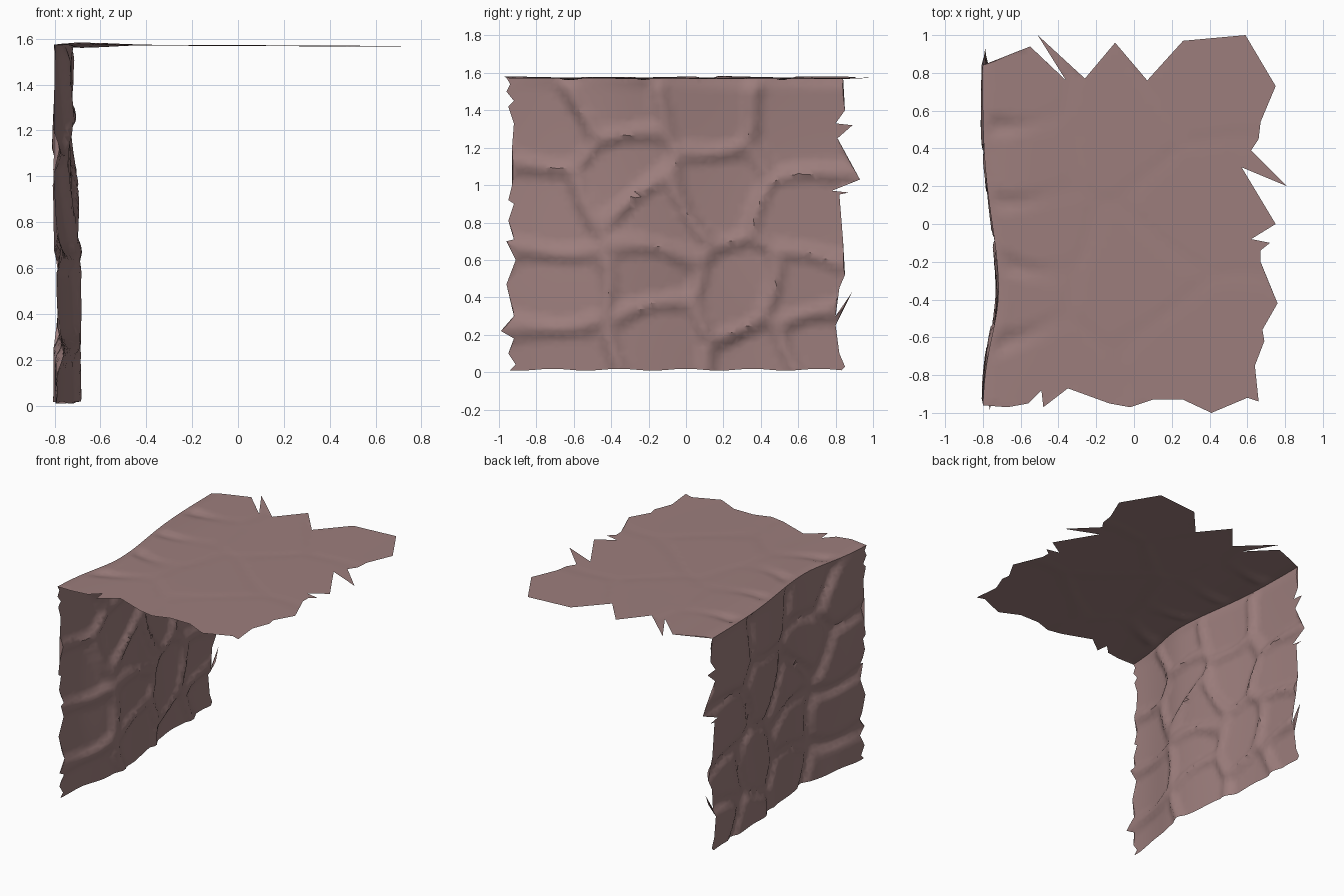
import bpy
import bmesh
import math
import random
from mathutils import Vector
from mathutils.geometry import delaunay_2d_cdt

random.seed(4)
TOP = 1.574
STEP = 0.03

cube = bpy.data.objects.get("Cube")
if cube:
    bpy.data.objects.remove(cube, do_unlink=True)

rock = bpy.data.materials.new("dusty_rose_rock")
rock.use_nodes = True
color = (0.335, 0.208, 0.203, 1)
rock.diffuse_color = color
rock.node_tree.nodes["Principled BSDF"].inputs["Base Color"].default_value = color
rock.node_tree.nodes["Principled BSDF"].inputs["Roughness"].default_value = 0.9


def smooth(t):
    t = max(0, min(1, t))
    return t * t * (3 - 2 * t)


def bow(y):
    """Plan curve of the wall, bulging inward near the front half."""
    width = 0.34 if y < -0.35 else 0.5
    return -0.803 + 0.085 * math.exp(-((y + 0.35) / width) ** 2)


def make_plates(centres):
    """Stone plates: each has a centre, an offset and a tilt."""
    return [(Vector(c), random.uniform(-0.008, 0.008),
             Vector((random.uniform(-0.05, 0.05), random.uniform(-0.05, 0.05))))
            for c in centres]


def relief(p, plates):
    """Tilted plates blended into each other, with raised bevelled seams."""
    warped = p + Vector((math.sin(p.y * 9), math.sin(p.x * 8))) * 0.03
    reach = [(s[0] - warped).length for s in plates]
    first, second = sorted(reach)[:2]
    weights = [math.exp((first - d) / 0.03) for d in reach]
    heights = [s[1] + s[2].dot(p - s[0]) for s in plates]
    blend = sum(w * h for w, h in zip(weights, heights)) / sum(weights)
    seam = max(0, 1 - (second - first) / 0.11)
    return blend + 0.026 * min(1, seam * 1.3)


def sheet(name, outline, place, facing):
    """Fill an outline with triangles and lift each point into space."""
    points = [Vector(p) for p in outline]
    count = len(points)
    low = [min(p[i] for p in points) for i in (0, 1)]
    high = [max(p[i] for p in points) for i in (0, 1)]
    nx, ny = [int((high[i] - low[i]) / STEP) for i in (0, 1)]
    for i in range(1, nx + 1):
        for j in range(1, ny + 1):
            jitter = Vector((random.uniform(-1, 1), random.uniform(-1, 1))) * STEP * 0.2
            points.append(Vector((low[0] + i * STEP, low[1] + j * STEP)) + jitter)
    verts, _, faces, *_ = delaunay_2d_cdt(points, [], [list(range(count))], 1, 1e-5)
    bm = bmesh.new()
    made = [bm.verts.new(place(v)) for v in verts]
    for f in faces:
        bm.faces.new([made[i] for i in f])
    bmesh.ops.delete(bm, geom=[v for v in bm.verts if not v.link_faces], context="VERTS")
    bm.normal_update()
    total = sum((f.normal * f.calc_area() for f in bm.faces), Vector())
    if total.dot(Vector(facing)) < 0:
        bmesh.ops.reverse_faces(bm, faces=bm.faces[:])
    mesh = bpy.data.meshes.new(name)
    bm.to_mesh(mesh)
    bm.free()
    mesh.materials.append(rock)
    obj = bpy.data.objects.new(name, mesh)
    bpy.context.collection.objects.link(obj)
    bpy.ops.object.select_all(action="DESELECT")
    obj.select_set(True)
    bpy.context.view_layer.objects.active = obj
    bpy.ops.object.shade_smooth_by_angle(angle=math.radians(35))


# Shared crease between wall and top, and the wall's foot
crease = [-0.96 + 1.8 * i / 50 for i in range(51)]
foot = [(0.8 - 1.7 * i / 50, 0.013 + 0.005 * math.sin(i * 0.6)) for i in range(51)]

# Wall: ragged front and back edges, as (y, z)
wall_front = [(-.94, .01), (-.91, .04), (-.95, .1), (-.92, .18), (-.99, .22),
              (-.92, .3), (-.96, .47), (-.91, .6), (-.96, .7), (-.92, .71),
              (-.95, .81), (-.92, .9), (-.95, .92), (-.93, 1), (-.93, 1.2),
              (-.92, 1.33), (-.95, 1.42), (-.92, 1.45), (-.96, 1.5), (-.94, 1.54)]
wall_back = [(.85, 1.4), (.8, 1.33), (.89, 1.32), (.81, 1.25), (.93, 1.03),
             (.78, .97), (.87, .96), (.82, .95), (.84, .7), (.85, .52), (.82, .45),
             (.8, .3), (.89, .43), (.8, .25), (.82, .1), (.85, .03), (.83, .01)]
wall_plates = make_plates([
    (-.75, 1.32), (-.35, 1.45), (.1, 1.42), (-.36, 1.06), (-.72, .88), (-.14, .78),
    (.17, .98), (.58, 1.28), (.65, .8), (-.68, .43), (-.2, .5), (.27, .45),
    (.62, .42), (-.62, .08), (-.12, .18), (.4, .04), (.72, .14)])


def place_wall(p):
    fade = smooth((TOP - p.y) / 0.06)
    lean = 0.008 * math.sin(p.y * 4)
    return (bow(p.x) + (relief(p, wall_plates) + lean) * fade, p.x, p.y)


sheet("cliff_wall", wall_front + [(y, TOP) for y in crease] + wall_back + foot,
      place_wall, (-1, 0, 0))

# Top: ragged outline, as (x, y), clockwise from the back left corner
top_edge = [(-.55, .94), (-.36, .76), (-.51, 1), (-.26, .77), (-.1, .96),
            (.07, .76), (.26, .97), (.59, 1), (.75, .73), (.67, .54), (.66, .45),
            (.62, .39), (.81, .2), (.57, .3), (.75, 0), (.62, -.08), (.72, -.1),
            (.67, -.14), (.67, -.2), (.76, -.42), (.68, -.56), (.69, -.62),
            (.64, -.75), (.66, -.94), (.6, -.92), (.41, -1), (.26, -.93),
            (.1, -.93), (-.02, -.97), (-.13, -.95), (-.35, -.87), (-.48, -.97),
            (-.49, -.88), (-.56, -.95), (-.67, -.97)]
top_plates = make_plates([
    (-.65, .75), (-.6, .35), (-.55, -.05), (-.62, -.38), (-.5, -.75), (-.1, .5),
    (-.05, -.3), (.35, .15), (.4, .75), (.3, -.7)])


def place_top(p):
    reach = p.x - bow(p.y)
    strength = smooth(reach / 0.08) * (0.08 + 0.6 * (1 - smooth(reach / 0.35)))
    swell = 0.006 * smooth(reach / 0.05) * (1 - smooth(reach / 0.5))
    droop = 0.005 * smooth(reach / 1.4)
    return (p.x, p.y, TOP + swell - droop - relief(p, top_plates) * strength)


sheet("cliff_top", top_edge + [(bow(y), y) for y in crease], place_top, (0, 0, 1))
